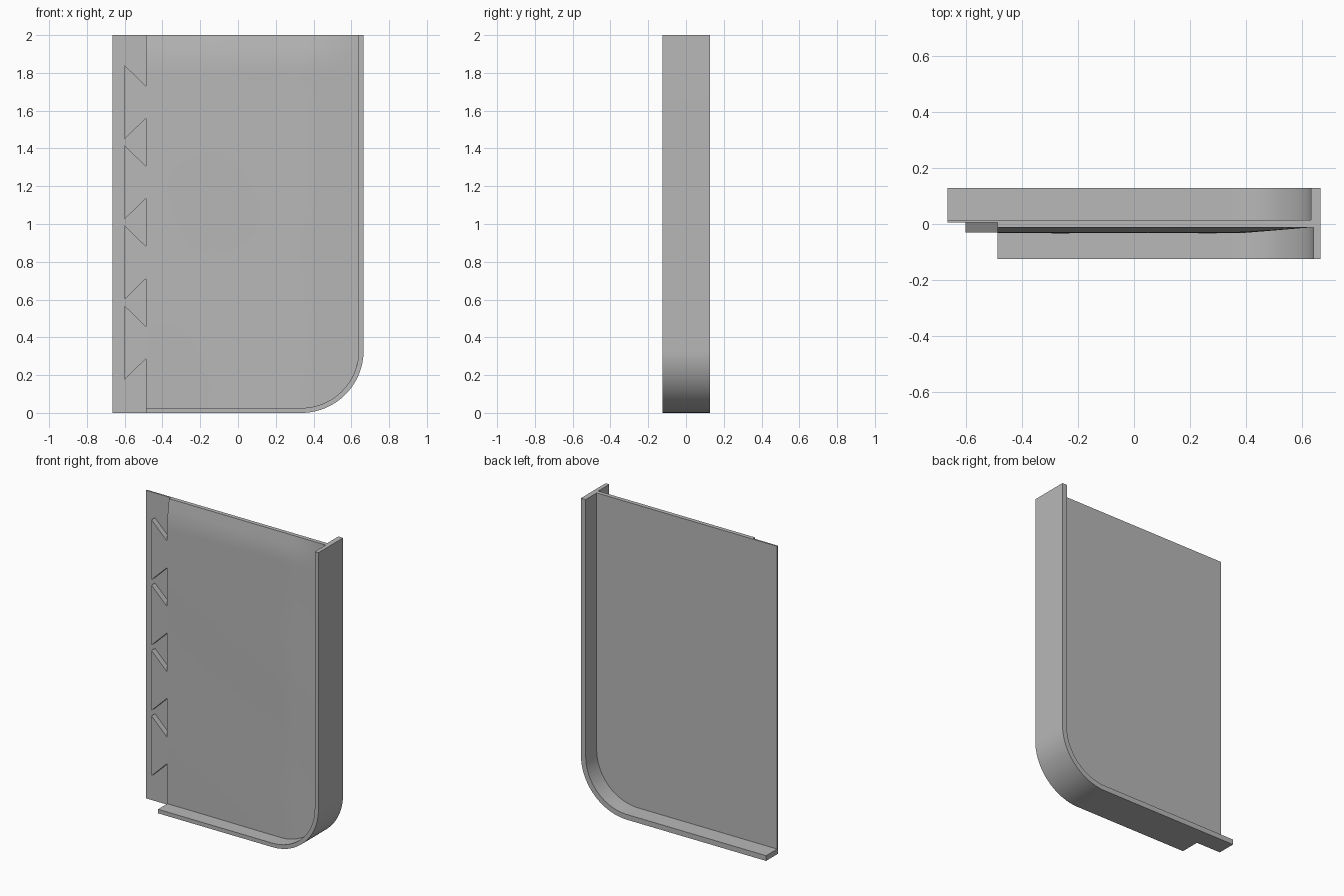
import bpy, bmesh, math

cube = bpy.data.objects.get("Cube")
if cube:
    bpy.data.objects.remove(cube, do_unlink=True)

grey = bpy.data.materials.new("plain grey")
grey.use_nodes = True
colour = (0.48, 0.48, 0.48, 1)
grey.diffuse_color = colour
grey.node_tree.nodes["Principled BSDF"].inputs["Base Color"].default_value = colour

LEFT, RIGHT, TOP = -0.665, 0.665, 2.0
STEP = -0.487          # left end of the front rim and raised panel
RADIUS = 0.33
SEAT = 0.005           # front face of the backing sheet


def finish(name, bm):
    bmesh.ops.recalc_face_normals(bm, faces=bm.faces)
    mesh = bpy.data.meshes.new(name)
    bm.to_mesh(mesh)
    bm.free()
    mesh.materials.append(grey)
    obj = bpy.data.objects.new(name, mesh)
    bpy.context.collection.objects.link(obj)
    bpy.ops.object.select_all(action='DESELECT')
    obj.select_set(True)
    bpy.context.view_layer.objects.active = obj
    bpy.ops.object.shade_smooth_by_angle(angle=math.radians(30))
    return obj


def prism(name, outline, y0, y1):
    """Extrude an x-z outline along y."""
    bm = bmesh.new()
    face = bm.faces.new([bm.verts.new((x, y0, z)) for x, z in outline])
    new = bmesh.ops.extrude_face_region(bm, geom=[face])["geom"]
    verts = [v for v in new if isinstance(v, bmesh.types.BMVert)]
    bmesh.ops.translate(bm, verts=verts, vec=(0, y1 - y0, 0))
    return finish(name, bm)


def edge_path(left, inset):
    """Path along the bottom, round the corner and up the right side."""
    r = RADIUS - inset
    cx, cz = RIGHT - RADIUS, RADIUS
    arc = [(cx + r * math.sin(i * math.pi / 48), cz - r * math.cos(i * math.pi / 48))
           for i in range(25)]
    return [(left, inset)] + arc + [(RIGHT - inset, TOP)]


# Rims: each is a bent strip, open at the left and the top
def rim(name, left, thick, y0, y1):
    prism(name, edge_path(left, 0) + edge_path(left, thick)[::-1], y0, y1)


rim("front_rim", STEP, 0.026, -0.125, SEAT)
rim("back_rim", LEFT, 0.034, SEAT, 0.128)

# Thin backing sheet
prism("backing_sheet", edge_path(LEFT, 0.01) + [(LEFT, TOP)], SEAT, 0.015)


# Raised panel with a slightly uneven front
def panel_y(x, z):
    fade = min(1, max(0, (0.63 - x) / 0.25)) * min(1, (TOP - z) / 0.12)
    ripple = 0.002 * math.sin(5 * x + 2 * z) * math.cos(4 * z - 2 * x)
    return -0.012 - fade * (0.019 + ripple)


def panel_bottom(x):
    dx = max(0, x - (RIGHT - RADIUS))
    r = RADIUS - 0.02
    return RADIUS - math.sqrt(max(0, r * r - dx * dx))


bm = bmesh.new()
COLS, ROWS = 32, 32
columns = []
for i in range(COLS + 1):
    x = STEP + (RIGHT - 0.021 - STEP) * i / COLS
    low = panel_bottom(x)
    heights = [low + (TOP - low) * j / ROWS for j in range(ROWS + 1)]
    columns.append([bm.verts.new((x, panel_y(x, z), z)) for z in heights])
for a, b in zip(columns, columns[1:]):
    for j in range(ROWS):
        bm.faces.new((a[j], b[j], b[j + 1], a[j + 1]))
border = [e for e in bm.edges if e.is_boundary]
new = bmesh.ops.extrude_edge_only(bm, edges=border)["geom"]
for v in new:
    if isinstance(v, bmesh.types.BMVert):
        v.co.y = SEAT
finish("raised_panel", bm)

# Dovetail teeth along the left side of the panel
for n in range(4):
    mid = 1.645 - 0.4243 * n
    prism("dovetail_tooth_%d" % (n + 1),
          [(-0.6, mid - 0.195), (STEP, mid - 0.085),
           (STEP, mid + 0.085), (-0.6, mid + 0.195)], -0.031, SEAT)
